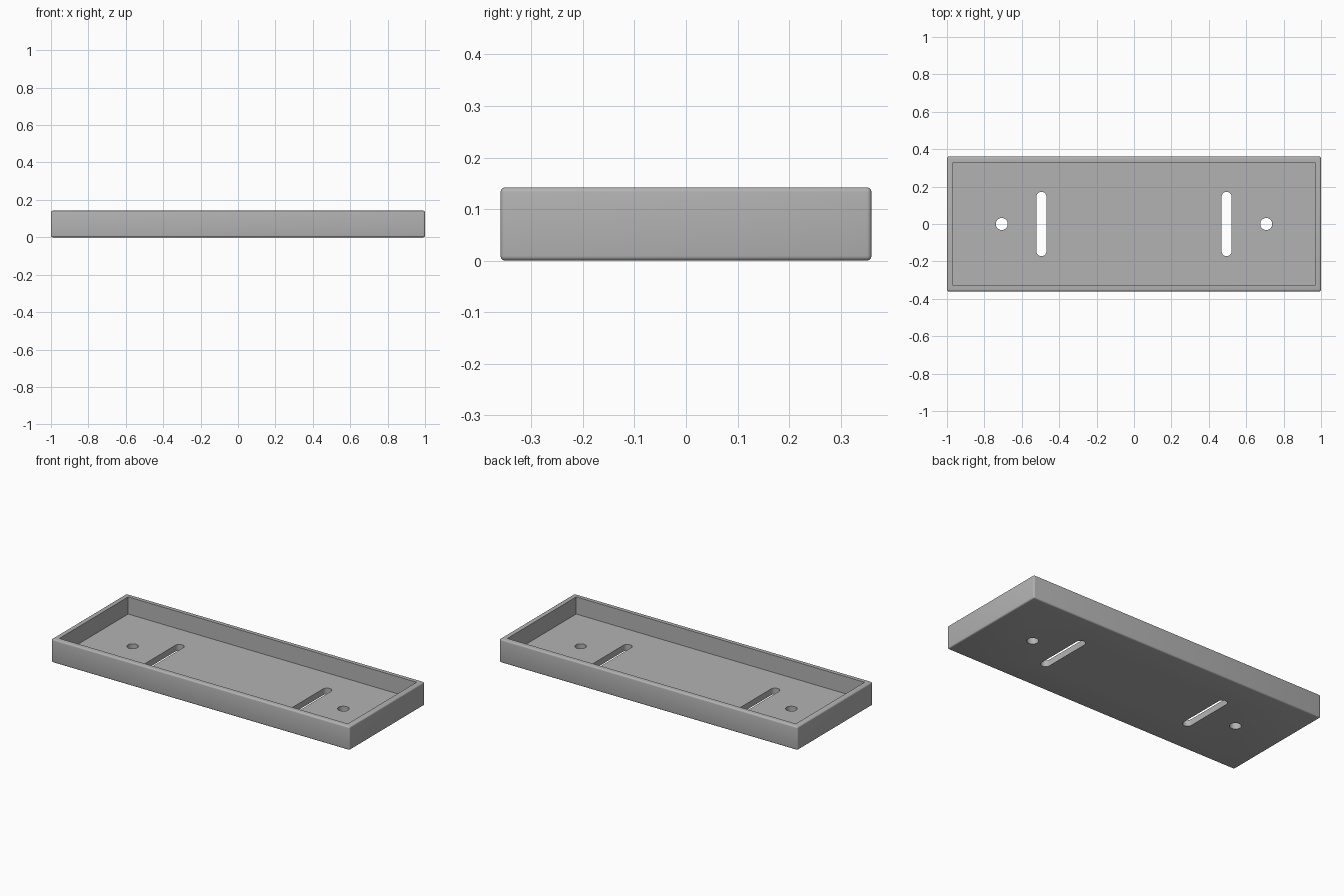
import bpy
import bmesh
import math

if "Cube" in bpy.data.objects:
    bpy.data.objects.remove(bpy.data.objects["Cube"])

HALF_X, HALF_Y, HEIGHT = 1.0, 0.36, 0.142
WALL, FLOOR, ROUND = 0.033, 0.038, 0.009

grey = bpy.data.materials.new("plain_grey")
grey.diffuse_color = (0.45, 0.45, 0.45, 1.0)
grey.use_nodes = True
grey.node_tree.nodes["Principled BSDF"].inputs["Base Color"].default_value = grey.diffuse_color


def prism(name, outline, z0, z1):
    """Closed prism from a counter-clockwise outline."""
    bm = bmesh.new()
    face = bm.faces.new([bm.verts.new((x, y, z0)) for x, y in outline])
    ext = bmesh.ops.extrude_face_region(bm, geom=[face])
    top = [v for v in ext["geom"] if isinstance(v, bmesh.types.BMVert)]
    bmesh.ops.translate(bm, verts=top, vec=(0, 0, z1 - z0))
    bmesh.ops.recalc_face_normals(bm, faces=bm.faces)
    mesh = bpy.data.meshes.new(name)
    bm.to_mesh(mesh)
    bm.free()
    mesh.materials.append(grey)
    obj = bpy.data.objects.new(name, mesh)
    bpy.context.collection.objects.link(obj)
    return obj


def rectangle(hx, hy):
    return [(-hx, -hy), (hx, -hy), (hx, hy), (-hx, hy)]


def slot(cx, radius, reach, n=16):
    """Outline with round ends; reach 0 gives a circle."""
    pts = []
    for i in range(2 * n):
        a = math.pi * (i + 0.5) / n
        pts.append((cx + radius * math.cos(a),
                    radius * math.sin(a) + math.copysign(reach, math.sin(a))))
    return pts


# Tray body with rounded outer edges
tray = prism("tray", rectangle(HALF_X, HALF_Y), 0, HEIGHT)
bevel = tray.modifiers.new("rounded_edges", 'BEVEL')
bevel.width = ROUND
bevel.segments = 4

# Recess, then mirrored pairs of slots and screw holes
cutters = [prism("recess_cutter",
                 rectangle(HALF_X - WALL, HALF_Y - WALL + 0.002), FLOOR, 0.3)]
for side in (-1, 1):
    cutters.append(prism("slot_cutter", slot(side * 0.495, 0.027, 0.145), -0.1, 0.2))
    cutters.append(prism("hole_cutter", slot(side * 0.707, 0.032, 0.0), -0.1, 0.2))

for cutter in cutters:
    cut = tray.modifiers.new(cutter.name, 'BOOLEAN')
    cut.operation = 'DIFFERENCE'
    cut.solver = 'EXACT'
    cut.object = cutter
    cutter.hide_render = True

# Apply the cuts and remove the helpers
bpy.context.view_layer.objects.active = tray
tray.select_set(True)
for name in [m.name for m in tray.modifiers]:
    bpy.ops.object.modifier_apply(modifier=name)
for cutter in cutters:
    bpy.data.objects.remove(cutter)

bpy.ops.object.shade_smooth_by_angle(angle=math.radians(35))
